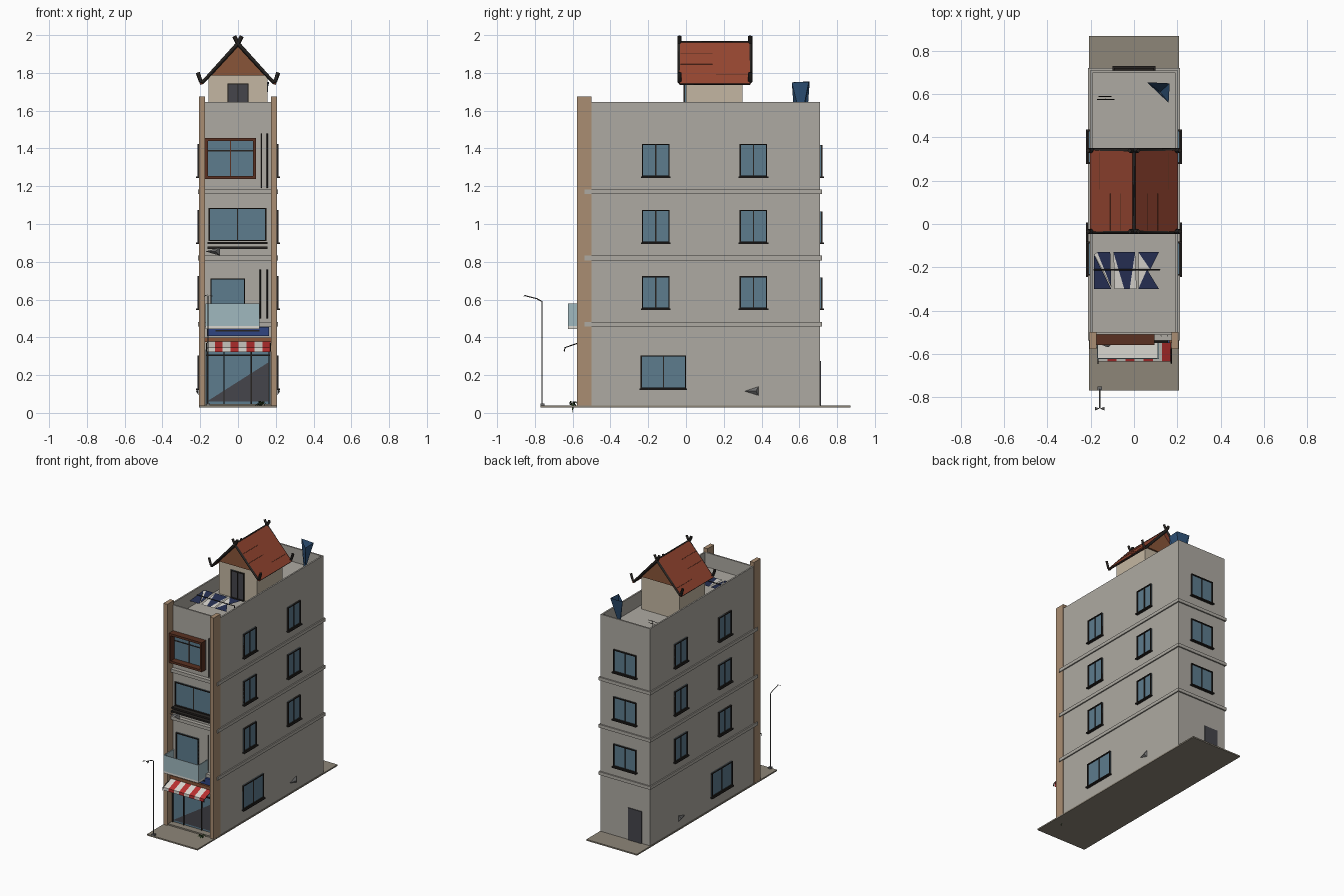
import bpy, bmesh, math, random
from mathutils import Vector, Matrix

if "Cube" in bpy.data.objects:
    bpy.data.objects.remove(bpy.data.objects["Cube"])

random.seed(4)

COLORS = dict(wall=(.42, .40, .36), paving=(.27, .24, .19), tan=(.40, .27, .17), glass=(.11, .20, .27),
              dark=(.02, .017, .015), frame=(.10, .03, .015), roof=(.30, .06, .03), brown=(.25, .09, .04),
              cream=(.55, .47, .36), door=(.06, .06, .07), red=(.5, .03, .03), white=(.7, .68, .63),
              blue=(.03, .06, .22), navy=(.02, .03, .09), pale=(.35, .48, .52), tarp=(.03, .09, .2),
              leaf=(.05, .10, .03), metal=(.15, .15, .15))
MATS = {}
for key, c in COLORS.items():
    MATS[key] = bpy.data.materials.new(key)
    MATS[key].diffuse_color = (*c, 1)


def finish(name, bm, mat):
    bmesh.ops.recalc_face_normals(bm, faces=bm.faces)
    me = bpy.data.meshes.new(name)
    bm.to_mesh(me)
    bm.free()
    me.materials.append(MATS[mat])
    ob = bpy.data.objects.new(name, me)
    bpy.context.collection.objects.link(ob)
    return ob


def boxes(name, mat, items, xf=Matrix()):
    """Each item is x0, x1, y0, y1, z0, z1."""
    bm = bmesh.new()
    for x0, x1, y0, y1, z0, z1 in items:
        m = Matrix.Translation(((x0 + x1) / 2, (y0 + y1) / 2, (z0 + z1) / 2)) @ \
            Matrix.Diagonal((x1 - x0, y1 - y0, z1 - z0, 1))
        bmesh.ops.create_cube(bm, size=1, matrix=xf @ m)
    return finish(name, bm, mat)


def sheet(name, mat, polys):
    bm = bmesh.new()
    for poly in polys:
        bm.faces.new([bm.verts.new(p) for p in poly])
    return finish(name, bm, mat)


def prism(name, mat, profile, y0, y1):
    """Extrude an xz profile along y."""
    bm = bmesh.new()
    face = bm.faces.new([bm.verts.new((x, y0, z)) for x, z in profile])
    ext = bmesh.ops.extrude_face_region(bm, geom=[face])
    bmesh.ops.translate(bm, vec=(0, y1 - y0, 0),
                        verts=[v for v in ext['geom'] if isinstance(v, bmesh.types.BMVert)])
    return finish(name, bm, mat)


def rod(name, mat, paths, r):
    cu = bpy.data.curves.new(name, 'CURVE')
    cu.dimensions = '3D'
    cu.bevel_depth, cu.bevel_resolution, cu.use_fill_caps = r, 0, True
    for path in paths:
        sp = cu.splines.new('POLY')
        sp.points.add(len(path) - 1)
        for pt, p in zip(sp.points, path):
            pt.co = (*p, 1)
    cu.materials.append(MATS[mat])
    ob = bpy.data.objects.new(name, cu)
    bpy.context.collection.objects.link(ob)


def window(name, u0, u1, z0, z1, wall, turn, t=.006, frame='dark', depth=.012, sill=True, mull=True):
    """Window on a wall at the given distance; turn 0 faces the front."""
    xf = Matrix.Rotation(math.radians(turn), 4, 'Z')
    w = -wall
    boxes(name + "_glass", 'glass', [(u0, u1, w - .004, w + .003, z0, z1)], xf)
    c, d = (u0 + u1) / 2, w - depth
    bars = [(u0, u0 + t, d, w, z0, z1), (u1 - t, u1, d, w, z0, z1),
            (u0, u1, d, w, z0, z0 + t), (u0, u1, d, w, z1 - t, z1)]
    if mull:
        bars.append((c - .003, c + .003, w - .008, w, z0, z1))
    if sill:
        bars.append((u0 - .006, u1 + .006, w - .02, w, z0 - .008, z0))
    boxes(name + "_frame", frame, bars, xf)


# Paving and main body with sunken roof deck
boxes("paving", 'paving', [(-.207, .207, -.77, .87, .028, .038)])
body = boxes("building_body", 'wall', [(-.203, .203, -.51, .71, .036, 1.645)])
bm = bmesh.new()
bm.from_mesh(body.data)
top = max(bm.faces, key=lambda f: f.calc_center_median().z)
bmesh.ops.inset_region(bm, faces=[top], thickness=.016)
deck = bmesh.ops.extrude_face_region(bm, geom=[top])
bmesh.ops.delete(bm, geom=[top], context='FACES')
bmesh.ops.translate(bm, vec=(0, 0, -.105), verts=[g for g in deck['geom'] if isinstance(g, bmesh.types.BMVert)])
bmesh.ops.recalc_face_normals(bm, faces=bm.faces)
bm.to_mesh(body.data)
bm.free()

# Front pillars and floor bands
boxes("front_pillars", 'tan', [(s * .19 - .016, s * .19 + .016, -.578, -.5, .036, 1.675) for s in (-1, 1)])
boxes("floor_bands", 'wall', [(-.212, .212, -.538, .72, z - .012, z + .012) for z in (.47, .82, 1.17)])

# Side and back windows
for side, turn in (("right", 90), ("left", -90)):
    for i, z in enumerate((.552, .902, 1.252)):
        for j, y in enumerate((-.16, .357)):
            c = y if side == "right" else -y
            window(f"{side}_window_{i}_{j}", c - .073, c + .073, z, z + .172, .203, turn)
    c = -.12 if side == "right" else .12
    window(side + "_ground_window", c - .12, c + .12, .128, .305, .203, turn)
for i, z in enumerate((.552, .902, 1.252)):
    window(f"back_window_{i}", -.093, .093, z, z + .165, .71, 180)
boxes("back_door", 'door', [(-.137, -.027, .705, .716, .038, .275)])

# Wedge wall vents low on both sides
for s in (-1, 1):
    a, b, c = (s * .208, .31, .115), (s * .208, .385, .14), (s * .208, .385, .092)
    tip = (s * .222, .37, .115)
    sheet("side_vent", 'metal', [(a, b, tip), (b, c, tip), (c, a, tip)])

# Shop front
boxes("shop_glass", 'glass', [(-.172, .172, -.522, -.508, .04, .335)])
sheet("shop_shade", 'door', [((-.165, -.524, .06), (.165, -.524, .06), (.165, -.524, .27))])
boxes("shop_frame", 'dark', [(x - .003, x + .003, -.53, -.52, .04, .335) for x in (-.165, -.075, .07, .165)] +
      [(-.17, .17, -.53, -.52, .3, .308)])
boxes("shop_header", 'brown', [(-.175, .175, -.55, -.508, .375, .4)])
boxes("shop_step", 'paving', [(-.175, .175, -.57, -.5, .036, .048)])

# Striped awning
n, x0, w = 8, -.165, .042
for k, mat in enumerate(('white', 'red')):
    polys = []
    for i in range(k, n, 2):
        a, b = x0 + i * w, x0 + (i + 1) * w
        polys += [[(a, -.53, .385), (b, -.53, .385), (b, -.635, .345), (a, -.635, .345)],
                  [(a, -.635, .345), (b, -.635, .345), (b, -.635, .323), (a, -.635, .323)]]
    sheet("awning_stripes_" + mat, mat, polys)
rod("awning_arms", 'dark', [[(x, -.575, .368), (x, -.64, .346), (x, -.645, .326)] for x in (-.166, .172)], .003)

# Blank sign board
boxes("sign_board", 'blue', [(-.165, .165, -.55, -.51, .408, .456)])
boxes("sign_bar", 'dark', [(-.12, .115, -.556, -.55, .43, .438)])

# First floor: balcony, door, pipes
window("balcony_door", -.145, .038, .47, .712, .51, 0, sill=False, mull=False)
boxes("balcony_floor", 'white', [(-.172, .115, -.625, -.51, .445, .46)])
boxes("balcony_panels", 'pale', [(-.172, .115, -.625, -.619, .46, .578), (-.172, -.166, -.62, -.51, .46, .578),
                                 (.109, .115, -.62, -.51, .46, .578)])
rod("wall_pipes", 'dark', [[(x, -.517, a), (x, -.517, b)] for x, a, b in
                           ((.118, .5, .76), (.155, .5, .76), (.125, 1.19, 1.48), (.155, 1.19, 1.48))], .003)

# Second floor: wide window, dark ledge, small wedge lamp
window("wide_window", -.155, .15, .91, 1.085, .51, 0, sill=False)
boxes("window_ledge", 'dark', [(-.162, .157, -.55, -.51, .868, .88), (-.162, .157, -.545, -.51, .893, .905)])
a, b, c, tip = (-.172, -.55, .855), (-.095, -.55, .875), (-.095, -.55, .832), (-.12, -.57, .855)
sheet("wedge_lamp", 'metal', [(a, b, tip), (b, c, tip), (c, a, tip), (a, c, b)])

# Third floor: deep framed bay window
window("bay_window", -.175, .095, 1.237, 1.455, .51, 0, t=.016, frame='frame', depth=.05, sill=False)
boxes("bay_transom", 'dark', [(-.17, .09, -.518, -.51, 1.385, 1.391)])

# Rooftop house with gabled roof
prism("house_walls", 'cream', [(-.156, 1.53), (.156, 1.53), (.156, 1.77), (0, 1.94), (-.156, 1.77)], 0, .3)
for y in (-.012, .3):
    prism("house_gable", 'brown', [(-.165, 1.785), (.165, 1.785), (0, 1.95)], y, y + .012)
prism("house_roof", 'roof', [(-.203, 1.745), (-.19, 1.738), (0, 1.942), (.19, 1.738), (.203, 1.745), (0, 1.965)],
      -.035, .342)
window("house_door", -.055, .055, 1.54, 1.745, 0, 0, sill=False)
boxes("house_door_panel", 'door', [(-.052, .052, -.006, .002, 1.54, 1.742)])
rod("bargeboards", 'dark', [[(-s * .02, y, 1.994), (0, y, 1.955), (s * .185, y, 1.752), (s * .198, y, 1.757),
                             (s * .213, y, 1.802)] for y in (-.035, .34) for s in (-1, 1)], .011)
rod("roof_edges", 'dark', [[(x, -.035, z), (x, .34, z)] for x, z in ((0, 1.963), (-.197, 1.742), (.197, 1.742))], .006)
rod("roof_tile_lines", 'frame', [[(s * x, a, 1.965 - 1.084 * x), (s * x, b, 1.965 - 1.084 * x)]
                                 for s in (-1, 1) for x, a, b in ((.06, -.03, .14), (.11, -.03, .14), (.16, .16, .33))], .002)

# Drying cloths on a line
P = lambda x, y: (x, y, 1.60 + (y + .21) * .1)
sheet("cloths_dark", 'navy', [[P(-.185, -.14), P(-.185, -.3), P(-.105, -.3)], [P(-.17, -.13), P(-.11, -.13), P(-.105, -.29)],
                              [P(-.095, -.13), P(.005, -.13), P(-.02, -.3), P(-.045, -.3)],
                              [P(.02, -.13), P(.115, -.13), P(.075, -.21)], [P(.02, -.3), P(.115, -.3), P(.06, -.21)]])
sheet("cloths_light", 'white', [[P(-.185, -.14), P(-.17, -.13), P(-.105, -.29)], [P(-.045, -.3), P(-.095, -.13), P(-.09, -.3)],
                                [P(.005, -.13), P(.012, -.3), P(-.02, -.3)], [P(.02, -.13), P(.075, -.21), P(.02, -.3)]])
rod("cloth_line", 'dark', [[(-.187, -.212, 1.602), (.12, -.212, 1.602)]] +
    [[(x, -.212, 1.54), (x, -.212, 1.604)] for x in (-.185, .12)], .003)

# Folded blue tarp and aerial on the rear deck
c = Vector((.115, .61, 0))
sheet("roof_tarp", 'tarp', [[(.06, .655, 1.755), (.16, .56, 1.75), (.15, .575, 1.55), (.09, .64, 1.55)],
                            [(.06, .655, 1.755), (.165, .65, 1.752), (.12, .61, 1.55)],
                            [(.165, .65, 1.752), (.16, .56, 1.75), (.12, .61, 1.55)]])
rod("roof_aerial", 'dark', [[(-.13, .578, 1.54), (-.13, .578, 1.635)], [(-.17, .575, 1.63), (-.09, .575, 1.63)],
                            [(-.165, .59, 1.62), (-.105, .59, 1.62)]], .002)

# Street lamp
rod("lamp_post", 'metal', [[(-.158, -.763, .036), (-.158, -.763, .59), (-.158, -.79, .605), (-.158, -.85, .62)]], .003)
sheet("lamp_head", 'metal', [[(-.18, -.845, .622), (-.158, -.853, .626), (-.18, -.862, .615)],
                             [(-.136, -.845, .622), (-.158, -.853, .626), (-.136, -.862, .615)]])
boxes("lamp_base", 'metal', [(-.168, -.148, -.77, -.75, .036, .05)])

# Small plant by the entrance
leaves = []
for i in range(11):
    a, r = i * 2.4, random.uniform(.02, .036)
    d, s = Vector((math.cos(a), math.sin(a), 0)), Vector((-math.sin(a), math.cos(a), 0)) * .007
    o, h = Vector((.12, -.6, .03)), random.uniform(.015, .035)
    mid = o + d * r * .5 + Vector((0, 0, h))
    leaves.append([o, mid + s, o + d * r + Vector((0, 0, h * .4 if i else -.03)), mid - s])
sheet("plant", 'leaf', leaves)

for m in bpy.data.materials:
    if m.users and not m.is_grease_pencil:
        m.use_nodes = True
        m.node_tree.nodes["Principled BSDF"].inputs["Base Color"].default_value = m.diffuse_color
